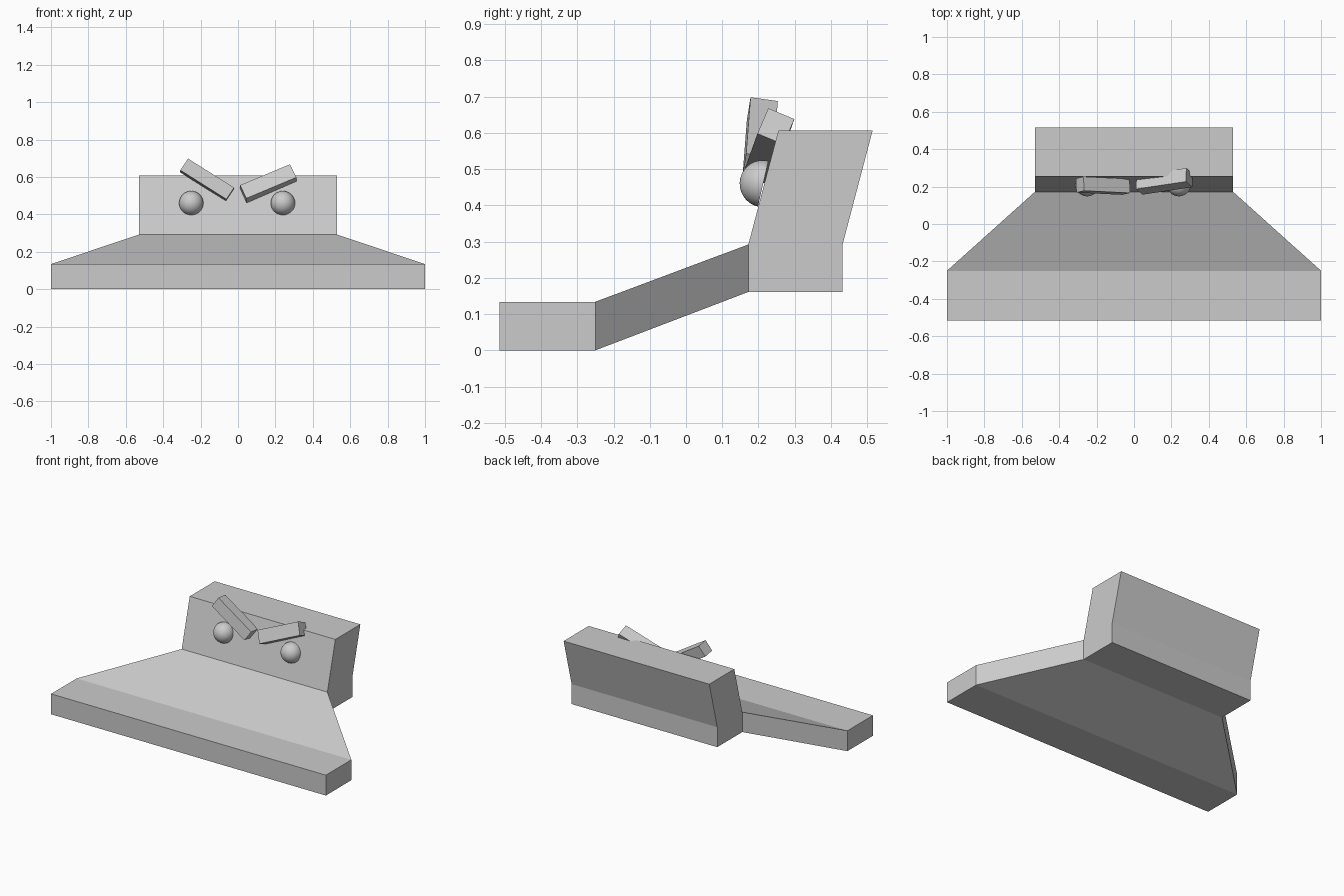
import bpy, bmesh
from math import radians
from mathutils import Matrix, Vector

if "Cube" in bpy.data.objects:
    bpy.data.objects.remove(bpy.data.objects["Cube"])


def add_object(name, bm):
    bmesh.ops.recalc_face_normals(bm, faces=bm.faces)
    mesh = bpy.data.meshes.new(name)
    bm.to_mesh(mesh)
    bm.free()
    obj = bpy.data.objects.new(name, mesh)
    bpy.context.collection.objects.link(obj)
    return obj


# Body: rectangular sections (y, half width, bottom, top) lofted front to back
sections = [(-0.515, 1.0, 0.0, 0.134), (-0.25, 1.0, 0.0, 0.134),
            (0.172, 0.53, 0.161, 0.292), (0.432, 0.53, 0.161, 0.292)]
bm = bmesh.new()
rings = [[bm.verts.new(p) for p in ((-w, y, lo), (w, y, lo), (w, y, hi), (-w, y, hi))]
         for y, w, lo, hi in sections]
for a, b in zip(rings, rings[1:]):
    for i in range(4):
        j = (i + 1) % 4
        face = bm.faces.new((a[i], a[j], b[j], b[i]))
        if i == 2:
            rear_top = face
bm.faces.new(rings[0])
bm.faces.new(rings[-1])

# Head: the rear block's top pulled up and leaned back
head = bmesh.ops.extrude_face_region(bm, geom=[rear_top])["geom"]
bmesh.ops.translate(bm, verts=[v for v in head if isinstance(v, bmesh.types.BMVert)],
                    vec=(0, 0.083, 0.315))
bmesh.ops.delete(bm, geom=[rear_top], context='FACES_ONLY') if rear_top.is_valid else None
add_object("body", bm)

# Eyes: half spheres resting on the leaning face
for side, x in (("left", -0.25), ("right", 0.24)):
    bm = bmesh.new()
    bmesh.ops.create_uvsphere(bm, u_segments=32, v_segments=16, radius=0.065)
    cut = bmesh.ops.bisect_plane(bm, geom=bm.verts[:] + bm.edges[:] + bm.faces[:],
                                 plane_co=(0, 0, 0), plane_no=(0, 0, -1), clear_outer=True)
    bmesh.ops.holes_fill(bm, edges=[e for e in bm.edges if e.is_boundary], sides=0)
    bmesh.ops.transform(bm, verts=bm.verts,
                        matrix=Matrix.Translation((x, 0.213, 0.46)) @ Matrix.Rotation(radians(77), 4, 'X'))
    eye = add_object(side + "_eye", bm)
    bpy.context.view_layer.objects.active = eye
    eye.select_set(True)
    bpy.ops.object.shade_smooth_by_angle()
    eye.select_set(False)


# Brows: tilted bars given by an upper front corner, length and height vectors
def brow(name, corner, length, height, depth):
    corner, length, height = Vector(corner), Vector(length), Vector(height)
    back = length.cross(height).normalized() * depth
    if back.y < 0:
        back = -back
    centre = corner + (length - height + back) / 2
    axes = Matrix((length, back, height)).transposed().to_4x4()
    bm = bmesh.new()
    bmesh.ops.create_cube(bm, size=1, matrix=Matrix.Translation(centre) @ axes)
    add_object(name, bm)


brow("left_brow", (-0.267, 0.178, 0.698), (0.246, -0.012, -0.155), (0.041, 0.010, 0.062), 0.076)
brow("right_brow", (0.011, 0.187, 0.556), (0.267, 0.040, 0.112), (-0.034, 0.030, 0.070), 0.078)
